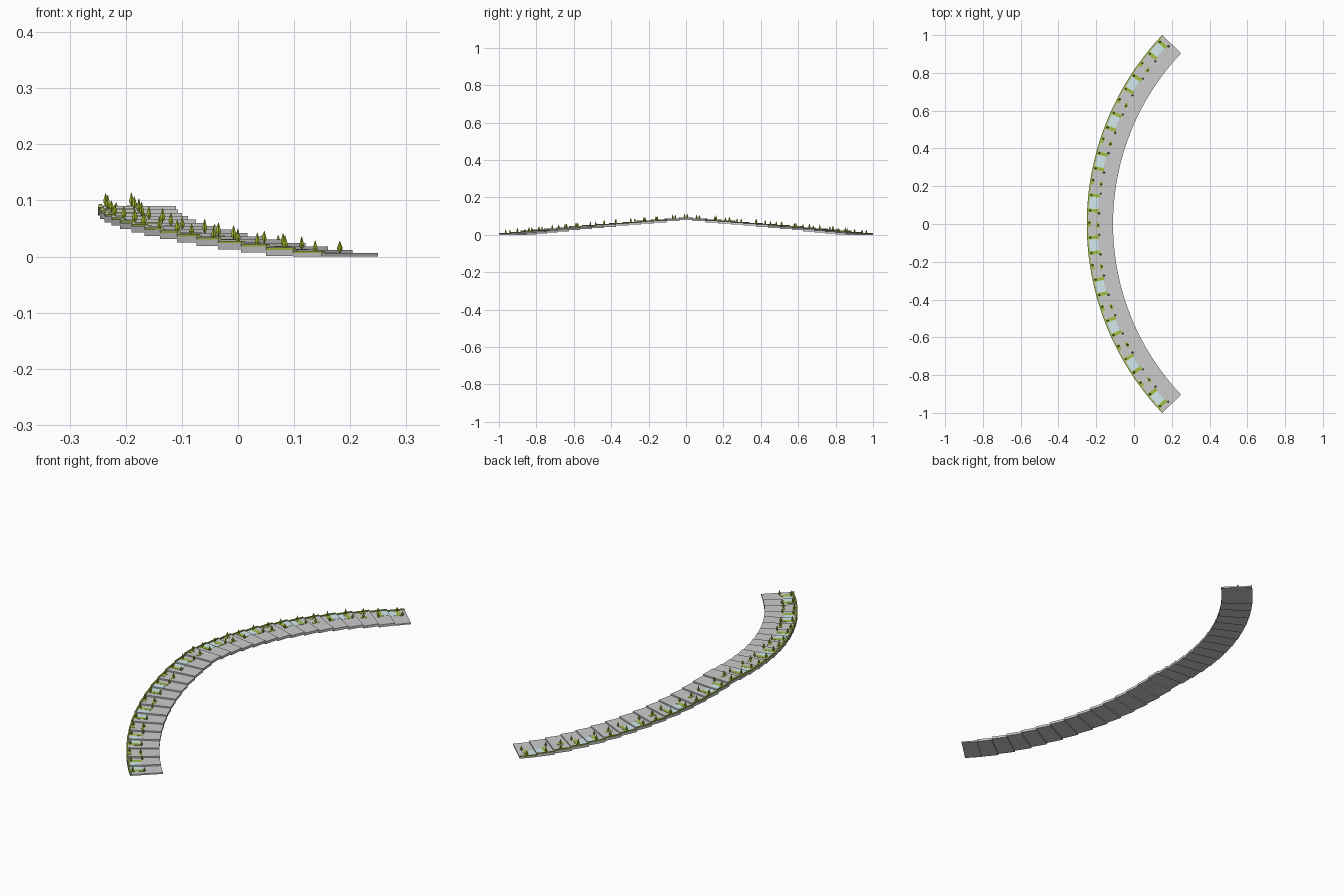
import bpy, bmesh, math, random
from mathutils import Matrix, Vector

if "Cube" in bpy.data.objects:
    bpy.data.objects.remove(bpy.data.objects["Cube"])

random.seed(4)
R, W = 1.4527, 0.139          # outer radius and deck width
CX = R - 0.25                 # arc centre on x
STEP = math.radians(3)        # angle of one terrace
RISE = 0.006                  # height of one terrace


def material(name, rgb):
    m = bpy.data.materials.new(name)
    m.diffuse_color = (*rgb, 1)
    m.use_nodes = True
    m.node_tree.nodes["Principled BSDF"].inputs["Base Color"].default_value = m.diffuse_color
    return m


def point(a, off, z):
    r = R - off
    return Vector((CX - r * math.cos(a), r * math.sin(a), z))


def sector(bm, a0, a1, off0, off1, z0, z1, n=3):
    """Closed curved block between two angles and two edge offsets."""
    rings = []
    for i in range(n + 1):
        a = a0 + (a1 - a0) * i / n
        rings.append([bm.verts.new(point(a, o, z)) for o, z in
                      ((off0, z0), (off1, z0), (off1, z1), (off0, z1))])
    for p, q in zip(rings, rings[1:]):
        for j in range(4):
            k = (j + 1) % 4
            bm.faces.new((p[j], p[k], q[k], q[j]))
    bm.faces.new(rings[0][::-1])
    bm.faces.new(rings[-1])


def cone(bm, loc, r1, r2, h, n):
    bmesh.ops.create_cone(bm, cap_ends=True, segments=n, radius1=r1, radius2=r2,
                          depth=h, matrix=Matrix.Translation(loc + Vector((0, 0, h / 2))))


def finish(bm, name, mat=None):
    bmesh.ops.recalc_face_normals(bm, faces=bm.faces)
    me = bpy.data.meshes.new(name)
    bm.to_mesh(me)
    bm.free()
    ob = bpy.data.objects.new(name, me)
    bpy.context.collection.objects.link(ob)
    if mat:
        me.materials.append(mat)


leaf = material("leaf", (0.33, 0.45, 0.02))
grass = material("grass", (0.36, 0.52, 0.06))
water = material("water", (0.65, 0.82, 0.86))
bark = material("bark", (0.16, 0.10, 0.05))

decks, hedges, lawns, pools, trunks, crowns = (bmesh.new() for _ in range(6))


def tree(a, off, z):
    h = random.uniform(0.017, 0.023)
    w = random.uniform(0.0045, 0.006)
    base = point(a, off, z)
    cone(trunks, base, 0.0012, 0.0012, 0.004, 5)
    cone(crowns, base + Vector((0, 0, 0.003)), w * 0.6, w, h * 0.3, 6)
    cone(crowns, base + Vector((0, 0, 0.003 + h * 0.3)), w, 0.0006, h * 0.7, 6)


for k in range(-14, 15):
    a0, a1 = (k - 0.5) * STEP, (k + 0.5) * STEP
    top = 0.006 + RISE * (14 - abs(k))
    # terrace slab and outer hedge
    sector(decks, a0, a1, 0, W, max(0, top - 0.011), top)
    sector(hedges, a0, a1, 0.001, 0.007, top, top + 0.004)
    # pools straddle every third joint, with grass along their edges
    s = 1 if k >= 0 else -1
    m = abs(k) % 3
    inner, outer = (k - 0.5 * s) * STEP, (k + 0.5 * s) * STEP
    if m in (1, 2) and k:
        joint, away = (outer, -s) if m == 1 else (inner, s)
        b = joint + away * STEP * 0.42
        c = joint + away * STEP * 0.66
        sector(pools, min(joint, b), max(joint, b), 0.012, 0.056, top, top + 0.0008)
        sector(lawns, min(b, c), max(b, c), 0.007, 0.062, top, top + 0.0012)
        tree(joint + away * STEP * 0.72, 0.064, top)
        tree(joint + away * STEP * 0.55, 0.016, top)
    else:
        # tree pair beside a small planted patch
        mid = k * STEP
        sector(lawns, mid - 0.2 * STEP, mid + 0.2 * STEP, 0.007, 0.022, top, top + 0.0012)
        sector(lawns, mid - 0.3 * STEP, mid + 0.1 * STEP, 0.052, 0.066, top, top + 0.0012)
        tree(mid + 0.1 * STEP, 0.014, top)
        tree(mid - 0.1 * STEP, 0.06, top)

finish(decks, "terrace_slabs")
finish(hedges, "outer_hedge", grass)
finish(lawns, "grass_beds", grass)
finish(pools, "water_pools", water)
finish(trunks, "tree_trunks", bark)
finish(crowns, "tree_crowns", leaf)
